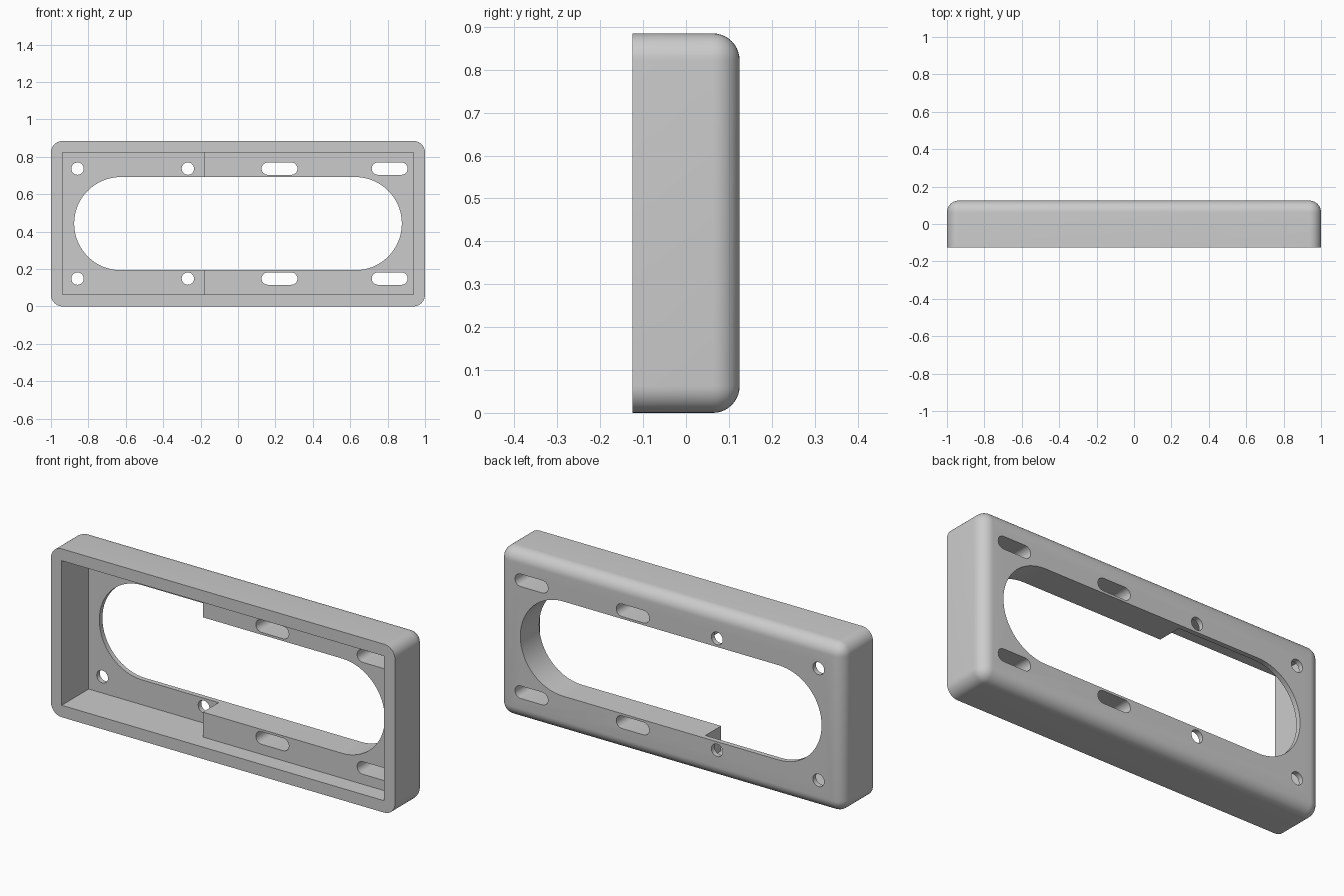
import bpy, bmesh, math
from mathutils import Vector

cube = bpy.data.objects.get("Cube")
if cube:
    bpy.data.objects.remove(cube, do_unlink=True)

W, D, H = 2.0, 0.25, 0.885      # overall width, depth, height
R = 0.0625                      # edge radius and wall thickness
MID = H / 2
FRONT, BACK = -D / 2, D / 2
SHALLOW_Y, DEEP_Y, STEP_X = -0.032, 0.099, -0.182

grey = bpy.data.materials.new("plain grey")
grey.use_nodes = True
grey.diffuse_color = (0.6, 0.6, 0.6, 1)
grey.node_tree.nodes["Principled BSDF"].inputs["Base Color"].default_value = (0.6, 0.6, 0.6, 1)


def add_prism(bm, points, direction):
    """Extrude a closed outline along a direction."""
    face = bm.faces.new([bm.verts.new(p) for p in points])
    ext = bmesh.ops.extrude_face_region(bm, geom=[face])["geom"]
    moved = [g for g in ext if isinstance(g, bmesh.types.BMVert)]
    bmesh.ops.translate(bm, vec=direction, verts=moved)


def slot_outline(cx, cz, half, r, steps):
    """Round-ended slot facing the front; a plain circle when half is 0."""
    pts = []
    for side in (1, -1):
        for i in range(steps + (1 if half else 0)):
            a = math.pi * i / steps - math.pi / 2
            pts.append(Vector((cx + side * (half + r * math.cos(a)), -0.3, cz + side * r * math.sin(a))))
    return pts


def make_object(name, bm):
    bmesh.ops.recalc_face_normals(bm, faces=bm.faces[:])
    mesh = bpy.data.meshes.new(name)
    bm.to_mesh(mesh)
    bm.free()
    obj = bpy.data.objects.new(name, mesh)
    bpy.context.collection.objects.link(obj)
    return obj


# Housing block: rounded corners and rounded back rim, sharp front rim
bm = bmesh.new()
outline = [(-W / 2, FRONT, 0), (W / 2, FRONT, 0), (W / 2, FRONT, H), (-W / 2, FRONT, H)]
add_prism(bm, outline, (0, D, 0))
rounded = [e for e in bm.edges if max(v.co.y for v in e.verts) > 0]
bmesh.ops.bevel(bm, geom=rounded, offset=R, offset_type='OFFSET', segments=10,
                profile=0.5, affect='EDGES', clamp_overlap=True)
frame = make_object("mounting_frame", bm)
frame.data.materials.append(grey)

# Stepped pocket, deeper on the right-hand part
bm = bmesh.new()
px = W / 2 - R
plan = [(-px, -0.2), (px, -0.2), (px, SHALLOW_Y), (STEP_X, SHALLOW_Y), (STEP_X, DEEP_Y), (-px, DEEP_Y)]
add_prism(bm, [(x, y, R) for x, y in plan], (0, 0, H - 2 * R))
pocket = make_object("pocket_cutter", bm)

# Large window with the screw holes and adjusting slots
bm = bmesh.new()
through = (0, 0.6, 0)
add_prism(bm, slot_outline(0, MID, 0.627, 0.249, 32), through)
for z in (MID - 0.294, MID + 0.294):
    for x, half in ((-0.858, 0), (-0.268, 0), (0.222, 0.063), (0.811, 0.063)):
        add_prism(bm, slot_outline(x, z, half, 0.033, 14), through)
holes = make_object("hole_cutter", bm)

# Cut, then keep only the finished frame
for cutter in (pocket, holes):
    cutter.hide_render = True
    mod = frame.modifiers.new(cutter.name, 'BOOLEAN')
    mod.operation = 'DIFFERENCE'
    mod.solver = 'EXACT'
    mod.object = cutter
bpy.context.view_layer.update()
result = bpy.data.meshes.new_from_object(frame.evaluated_get(bpy.context.evaluated_depsgraph_get()))
frame.modifiers.clear()
frame.data = result
for cutter in (pocket, holes):
    bpy.data.objects.remove(cutter, do_unlink=True)
frame.data.materials.clear()
frame.data.materials.append(grey)

bpy.ops.object.select_all(action='DESELECT')
frame.select_set(True)
bpy.context.view_layer.objects.active = frame
bpy.ops.object.shade_smooth_by_angle(angle=math.radians(30))
